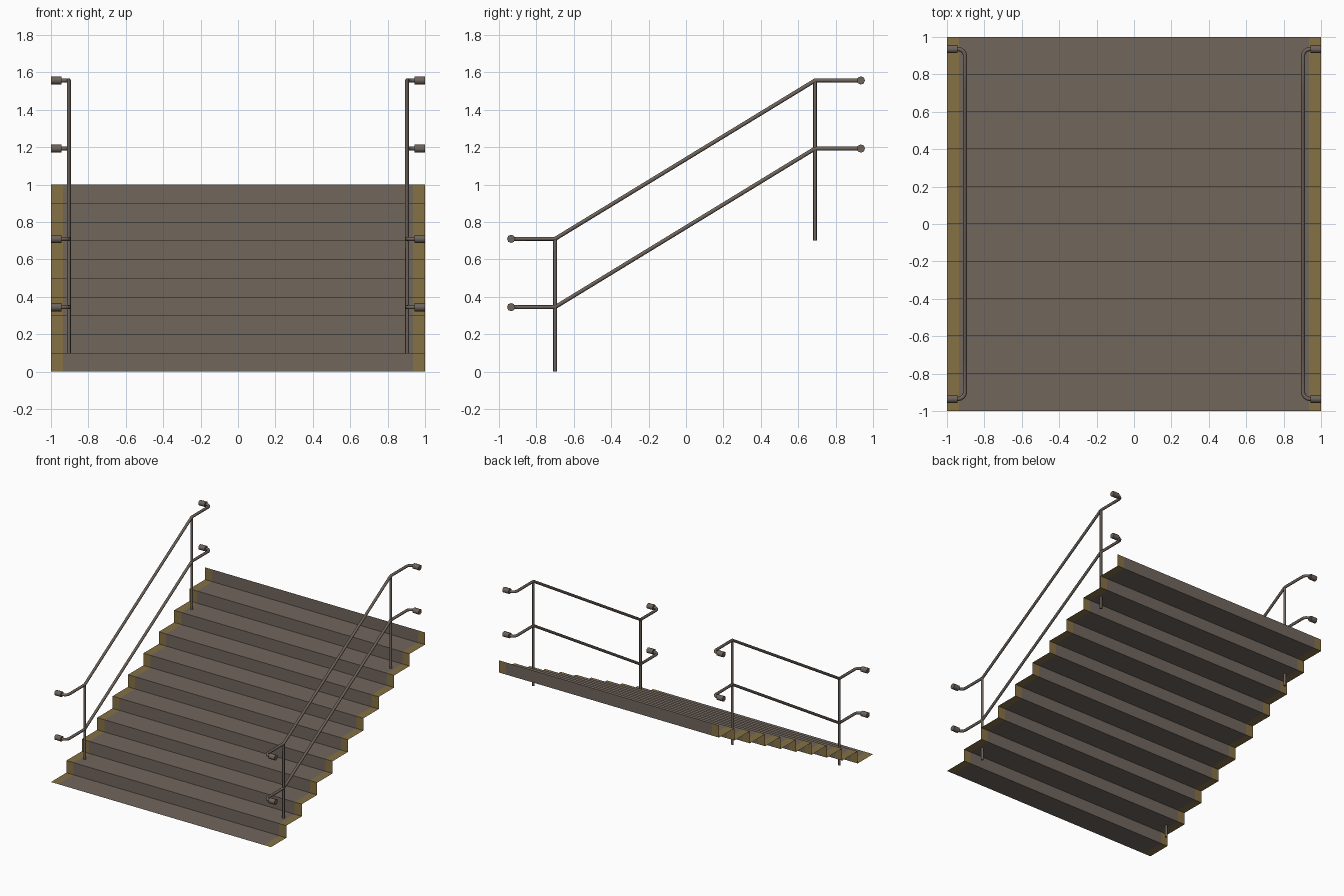
import bpy, bmesh, math
from mathutils import Vector

cube = bpy.data.objects.get("Cube")
if cube:
    bpy.data.objects.remove(cube, do_unlink=True)


def material(name, r, g, b):
    m = bpy.data.materials.new(name)
    m.use_nodes = True
    m.diffuse_color = (r, g, b, 1)
    m.node_tree.nodes["Principled BSDF"].inputs["Base Color"].default_value = (r, g, b, 1)
    return m


concrete = material("brown_concrete", 0.165, 0.133, 0.108)
yellow = material("worn_yellow", 0.235, 0.165, 0.058)
metal = material("brown_metal", 0.155, 0.125, 0.105)

STEPS, TREAD, RISE = 10, 0.2, 0.1
EDGE = 0.935      # inner limit of the yellow side bands
RAIL_X = 0.904
PIPE = 0.011


def add_mesh(name, bm, mats):
    me = bpy.data.meshes.new(name)
    bm.to_mesh(me)
    bm.free()
    for m in mats:
        me.materials.append(m)
    ob = bpy.data.objects.new(name, me)
    bpy.context.collection.objects.link(ob)
    return ob


# Folded sheet of treads and risers, with yellow bands along both sides
def build_stairs():
    profile = [(-1, 0)]
    for i in range(STEPS):
        y = -1 + TREAD * (i + 1)
        profile += [(y, RISE * i), (y, RISE * (i + 1))]
    bm = bmesh.new()
    rows = [[bm.verts.new((x, y, z)) for x in (-1, -EDGE, EDGE, 1)] for y, z in profile]
    for low, high in zip(rows, rows[1:]):
        for c in range(3):
            f = bm.faces.new((low[c], low[c + 1], high[c + 1], high[c]))
            f.material_index = 0 if c == 1 else 1
    add_mesh("stairs", bm, [concrete, yellow])


# Round pipe swept along a path
def pipe(name, points, radius):
    cu = bpy.data.curves.new(name, "CURVE")
    cu.dimensions = "3D"
    cu.bevel_depth = radius
    cu.bevel_resolution = 2
    cu.use_fill_caps = True
    sp = cu.splines.new("POLY")
    sp.points.add(len(points) - 1)
    for p, co in zip(sp.points, points):
        p.co = (*co, 1)
        p.radius = 1
    cu.materials.append(metal)
    ob = bpy.data.objects.new(name, cu)
    bpy.context.collection.objects.link(ob)
    bpy.ops.object.select_all(action="DESELECT")
    ob.select_set(True)
    bpy.context.view_layer.objects.active = ob
    bpy.ops.object.convert(target="MESH")
    bpy.ops.object.shade_smooth_by_angle(angle=math.radians(50))


# Quarter bend from the rail towards the wall, listed from rail to wall
def wall_bend(side, end, z, r=0.035):
    y = math.copysign(0.935, end)
    pts = []
    for k in range(5):
        a = math.pi / 2 * k / 4
        pts.append(Vector((side * (RAIL_X + r - r * math.cos(a)),
                           y - math.copysign(r - r * math.sin(a), end), z)))
    pts.append(Vector((side * 0.96, y, z)))
    return pts


# Wider socket where a rail end meets the wall
def wall_socket(name, side, y, z):
    pipe(name, [(side * 0.945, y, z), (side, y, z)], 0.022)


build_stairs()

FRONT_Y, BACK_Y = -0.70, 0.69
for label, side in (("left", 1), ("right", -1)):
    x = side * RAIL_X
    # Posts
    pipe(f"{label}_front_post", [(x, FRONT_Y, 0), (x, FRONT_Y, 0.71)], 0.01)
    pipe(f"{label}_back_post", [(x, BACK_Y, 0.70), (x, BACK_Y, 1.557)], 0.01)
    # Sloping rails with level ends
    for level, z0, z1 in (("upper", 0.71, 1.557), ("lower", 0.345, 1.193)):
        path = wall_bend(side, -1, z0)[::-1]
        path += [Vector((x, FRONT_Y, z0)), Vector((x, BACK_Y, z1))]
        path += wall_bend(side, 1, z1)
        pipe(f"{label}_{level}_rail", path, PIPE)
        wall_socket(f"{label}_{level}_front_socket", side, -0.935, z0)
        wall_socket(f"{label}_{level}_back_socket", side, 0.935, z1)
